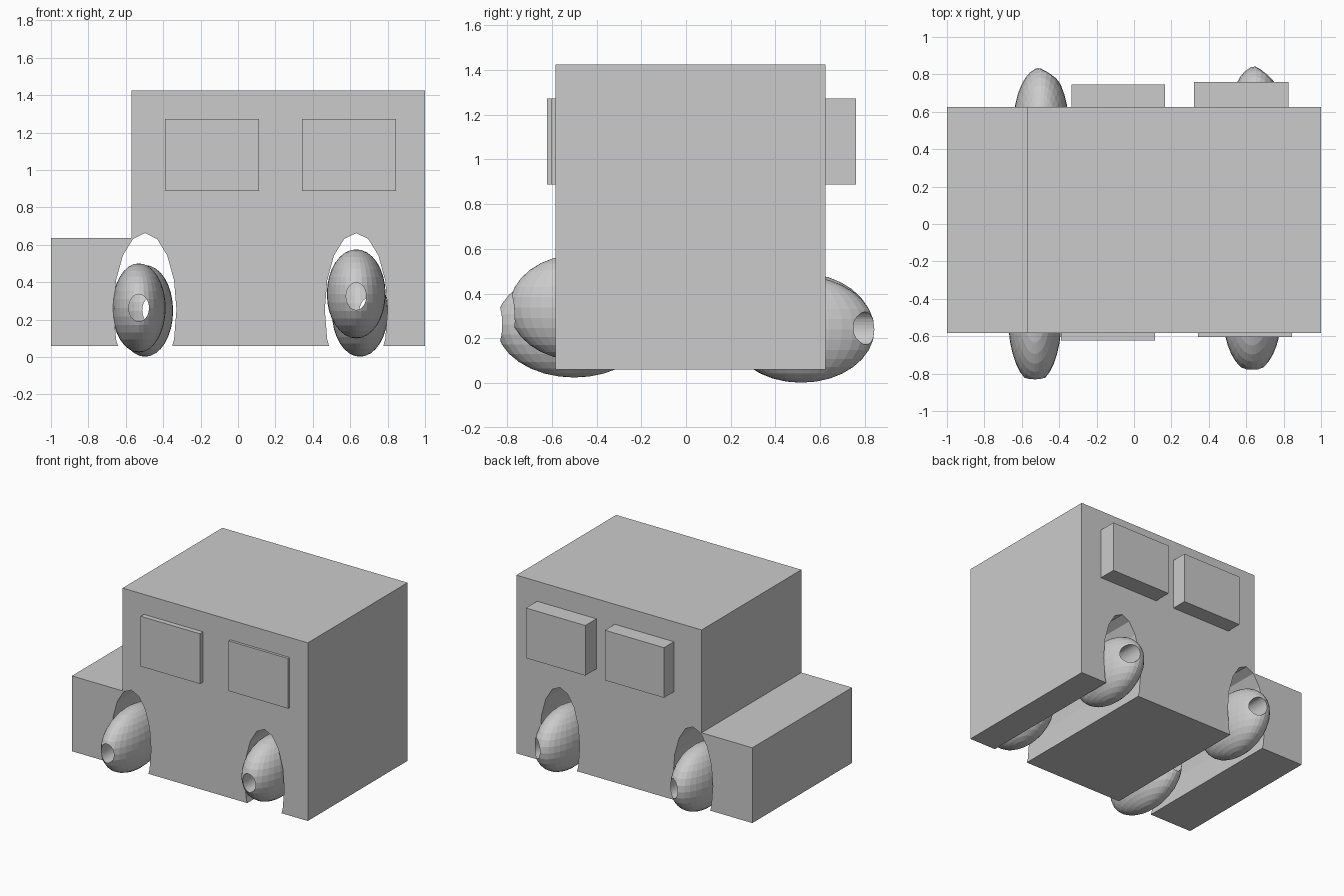
import bpy, bmesh
from math import sin, cos, pi

if "Cube" in bpy.data.objects:
    bpy.data.objects.remove(bpy.data.objects["Cube"])


def prism(name, profile, y0, y1):
    """Extrude an (x, z) outline from y0 to y1."""
    bm = bmesh.new()
    face = bm.faces.new([bm.verts.new((x, y0, z)) for x, z in profile])
    ext = bmesh.ops.extrude_face_region(bm, geom=[face])
    verts = [v for v in ext["geom"] if isinstance(v, bmesh.types.BMVert)]
    bmesh.ops.translate(bm, verts=verts, vec=(0, y1 - y0, 0))
    bmesh.ops.recalc_face_normals(bm, faces=bm.faces)
    return add_object(name, bm)


def add_object(name, bm):
    mesh = bpy.data.meshes.new(name)
    bm.to_mesh(mesh)
    bm.free()
    obj = bpy.data.objects.new(name, mesh)
    bpy.context.collection.objects.link(obj)
    return obj


def ellipse(cx, cz, rx, rz, n):
    return [(cx + rx * sin(2 * pi * i / n), cz + rz * cos(2 * pi * i / n)) for i in range(n)]


def cut(obj, cutter):
    """Subtract the cutter, apply, and discard it."""
    mod = obj.modifiers.new("cut", 'BOOLEAN')
    mod.operation, mod.solver, mod.object = 'DIFFERENCE', 'EXACT', cutter
    bpy.context.view_layer.objects.active = obj
    bpy.ops.object.modifier_apply(modifier=mod.name)
    bpy.data.objects.remove(cutter)


# Body with low bonnet; the wheel arches run right through
body = prism("body", [(-1, 0.06), (1, 0.06), (1, 1.425), (-0.57, 1.425),
                      (-0.57, 0.637), (-1, 0.637)], -0.583, 0.625)
for x in (-0.497, 0.632):
    cut(body, prism("arch_cutter", ellipse(x, 0.253, 0.168, 0.41, 16), -1, 1))

# Windows: x range, outer face y, inner face y
for name, x0, x1, ya, yb in (
        ("front_window_left", -0.39, 0.113, -0.622, -0.46),
        ("front_window_right", 0.343, 0.846, -0.603, -0.44),
        ("back_window_left", -0.335, 0.166, 0.58, 0.745),
        ("back_window_right", 0.322, 0.825, 0.595, 0.76)):
    prism(name, [(x0, 0.888), (x1, 0.888), (x1, 1.272), (x0, 1.272)], ya, yb)

# Wheels: stretched spheres with a hub hole; centre, radii, hole centre (x, z)
for name, centre, radii, hole in (
        ("front_wheel_left", (-0.53, -0.50, 0.263), (0.143, 0.35, 0.238), (-0.53, 0.263)),
        ("front_wheel_right", (0.632, -0.475, 0.338), (0.157, 0.315, 0.238), (0.632, 0.325)),
        ("back_wheel_left", (-0.497, 0.512, 0.247), (0.15, 0.325, 0.245), (-0.458, 0.25)),
        ("back_wheel_right", (0.652, 0.518, 0.24), (0.15, 0.325, 0.238), (0.703, 0.245))):
    bm = bmesh.new()
    bmesh.ops.create_uvsphere(bm, u_segments=32, v_segments=16, radius=1)
    bmesh.ops.scale(bm, verts=bm.verts, vec=radii)
    bmesh.ops.translate(bm, verts=bm.verts, vec=centre)
    wheel = add_object(name, bm)
    cut(wheel, prism("hub_cutter", ellipse(*hole, 0.054, 0.073, 32), -1, 1))
